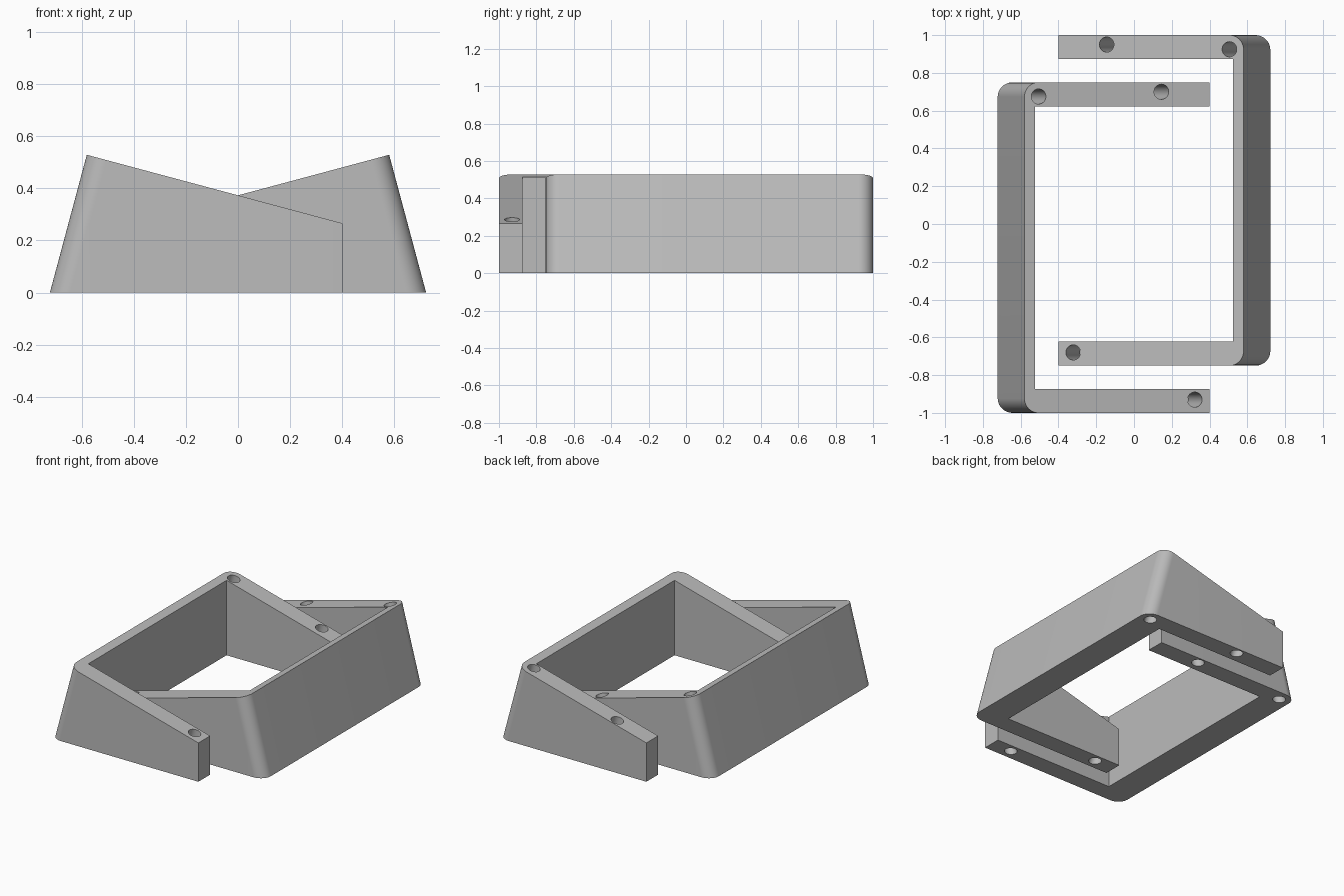
import bpy
import bmesh
from math import sin, cos, tan, pi, radians
from mathutils import Matrix

cube = bpy.data.objects.get("Cube")
if cube:
    bpy.data.objects.remove(cube, do_unlink=True)

TILT = radians(15)
SLOPE = tan(TILT)
MID_HEIGHT = 0.373          # height of the sloping top at x = 0
FRONT, BACK = -1.0, 0.75    # outer faces of the two arms
OUTER, INNER, END = -0.58, -0.523, 0.4
ARM = 0.127                 # arm thickness
RADIUS = 0.077
HOLES = [(-0.505, 0.675), (0.145, 0.70), (0.322, -0.93)]

grey = bpy.data.materials.new("plain grey")
grey.use_nodes = True
colour = (0.5, 0.5, 0.5, 1)
grey.diffuse_color = colour
grey.node_tree.nodes["Principled BSDF"].inputs["Base Color"].default_value = colour


def top_height(x):
    return MID_HEIGHT - SLOPE * x


def add_object(name, bm):
    mesh = bpy.data.meshes.new(name)
    bmesh.ops.recalc_face_normals(bm, faces=bm.faces)
    bm.to_mesh(mesh)
    bm.free()
    obj = bpy.data.objects.new(name, mesh)
    bpy.context.collection.objects.link(obj)
    return obj


def corner(y, side, steps=14):
    """Rounded outer corner, from the arm round to the long wall."""
    rx = RADIUS * cos(TILT)
    return [(OUTER + rx - rx * sin(pi / 2 * i / steps),
             y - side * RADIUS * (1 - cos(pi / 2 * i / steps)), True)
            for i in range(steps + 1)]


def bracket_mesh():
    """C-shaped wall: outer side leans, inner side and free ends stand upright."""
    outline = [(END, BACK, False)] + corner(BACK, 1)
    outline += corner(FRONT, -1)[::-1] + [(END, FRONT, False)]
    outline += [(x, y, False) for x, y in (
        (END, FRONT + ARM), (INNER, FRONT + ARM),
        (INNER, BACK - ARM), (END, BACK - ARM))]
    bm = bmesh.new()
    top, bottom = [], []
    for x, y, leaning in outline:
        z = top_height(x)
        top.append(bm.verts.new((x, y, z)))
        bottom.append(bm.verts.new((x - SLOPE * z if leaning else x, y, 0)))
    bm.faces.new(top)
    bm.faces.new(bottom[::-1])
    for i in range(len(top)):
        j = (i + 1) % len(top)
        bm.faces.new((top[i], bottom[i], bottom[j], top[j]))
    return bm


def hole_mesh():
    """Through holes, square to the sloping top."""
    bm = bmesh.new()
    for x, y in HOLES:
        place = Matrix.Translation((x, y, top_height(x))) @ Matrix.Rotation(TILT, 4, 'Y')
        bmesh.ops.create_cone(bm, cap_ends=True, segments=40, radius1=0.04,
                              radius2=0.04, depth=2, matrix=place)
    return bm


def build_bracket(name, placement):
    body, cutter = bracket_mesh(), hole_mesh()
    for bm in (body, cutter):
        bmesh.ops.transform(bm, matrix=placement, verts=bm.verts)
    obj = add_object(name, body)
    tool = add_object("hole_cutter", cutter)
    tool.hide_render = True
    cut = obj.modifiers.new("holes", 'BOOLEAN')
    cut.operation, cut.solver, cut.object = 'DIFFERENCE', 'EXACT', tool
    bpy.context.view_layer.update()
    graph = bpy.context.evaluated_depsgraph_get()
    mesh = bpy.data.meshes.new_from_object(obj.evaluated_get(graph))
    obj.modifiers.clear()
    obj.data = mesh
    bpy.data.objects.remove(tool, do_unlink=True)
    mesh.materials.clear()
    mesh.materials.append(grey)
    mesh.shade_smooth()
    mesh.set_sharp_from_angle(angle=radians(25))


# Two mirrored brackets, offset so their arms slide past each other
build_bracket("right_bracket", Matrix.Identity(4))
build_bracket("left_bracket", Matrix.Translation((0, 0.25, 0)) @ Matrix.Scale(-1, 4, (1, 0, 0)))
